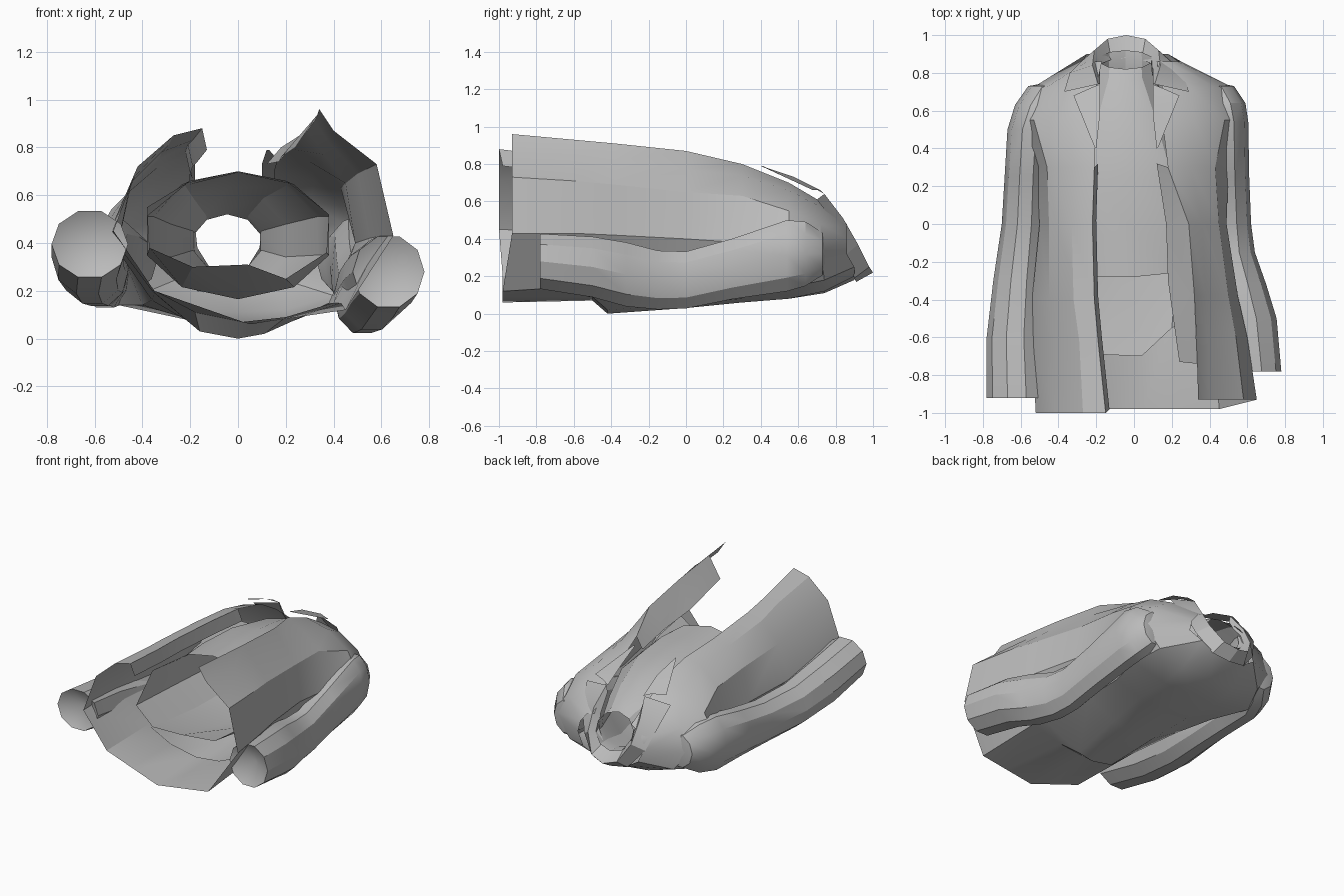
import bpy, bmesh, math

cube = bpy.data.objects.get("Cube")
if cube:
    bpy.data.objects.remove(cube, do_unlink=True)

cloth = bpy.data.materials.new("grey cloth")
cloth.use_nodes = True
COLOUR = (0.5, 0.5, 0.5, 1)
cloth.diffuse_color = COLOUR
cloth.node_tree.nodes["Principled BSDF"].inputs["Base Color"].default_value = COLOUR


def loft(name, rows, closed=False, cap_start=None, cap_end=None):
    """Skin rows of 3D points; caps are fans around the given centre point."""
    bm = bmesh.new()
    grid = [[bm.verts.new(p) for p in row] for row in rows]
    n = len(rows[0])
    spans = n if closed else n - 1
    for a, b in zip(grid, grid[1:]):
        for i in range(spans):
            j = (i + 1) % n
            bm.faces.new((a[i], a[j], b[j], b[i]))
    for row, centre in ((grid[0], cap_start), (grid[-1], cap_end)):
        if centre:
            c = bm.verts.new(centre)
            for i in range(n):
                bm.faces.new((row[i], row[(i + 1) % n], c))
    bmesh.ops.recalc_face_normals(bm, faces=bm.faces)
    mesh = bpy.data.meshes.new(name)
    bm.to_mesh(mesh)
    bm.free()
    mesh.materials.append(cloth)
    obj = bpy.data.objects.new(name, mesh)
    bpy.context.collection.objects.link(obj)
    bpy.ops.object.select_all(action='DESELECT')
    obj.select_set(True)
    bpy.context.view_layer.objects.active = obj
    bpy.ops.object.shade_smooth_by_angle(angle=math.radians(28))
    return obj


def ring(cx, y, cz, rx, rz, tilt=0.0, n=10, turn=0.0):
    """Ellipse across the y axis; tilt shifts its upper side along y."""
    pts = []
    for i in range(n):
        a = 2 * math.pi * i / n + turn
        pts.append((cx + rx * math.cos(a), y + tilt * math.sin(a), cz + rz * math.sin(a)))
    return pts


# Jacket shell: each row is y followed by (x, z) pairs, from hem to neck
right_panel = [
    (-1.0, (-.15, .88), (-.27, .85), (-.42, .72), (-.52, .45)),
    (-.62, (-.19, .83), (-.29, .81), (-.43, .68), (-.54, .44)),
    (-.40, (-.21, .81), (-.32, .78), (-.45, .65), (-.54, .42)),
    (0.0, (-.22, .78), (-.33, .75), (-.45, .63), (-.50, .40)),
    (.30, (-.21, .76), (-.32, .73), (-.46, .61), (-.52, .38)),
    (.55, (-.20, .70), (-.34, .66), (-.53, .54), (-.64, .35)),
    (.72, (-.20, .60), (-.32, .57), (-.47, .48), (-.54, .33)),
    (.86, (-.17, .48), (-.20, .46), (-.25, .40), (-.27, .32))]
back_panel = [
    (-.98, (-.35, .20), (-.15, .13), (.05, .06), (.25, .09), (.45, .12)),
    (-.50, (-.36, .20), (-.18, .11), (.02, .07), (.20, .09), (.43, .15)),
    (-.42, (-.35, .19), (-.16, .03), (.00, .00), (.11, .02), (.40, .15)),
    (0.0, (-.36, .16), (-.17, .05), (.00, .03), (.17, .05), (.38, .15)),
    (.30, (-.40, .14), (-.20, .08), (.00, .06), (.20, .08), (.40, .14)),
    (.55, (-.50, .14), (-.22, .08), (.00, .08), (.20, .08), (.46, .14)),
    (.74, (-.42, .18), (-.22, .12), (-.02, .11), (.20, .12), (.40, .18)),
    (.90, (-.25, .25), (-.17, .20), (-.05, .18), (.08, .20), (.18, .25))]
left_panel = [
    (-.93, (.65, .43), (.58, .73), (.40, .87), (.34, .96)),
    (-.60, (.60, .43), (.54, .71), (.39, .85), (.33, .93)),
    (-.38, (.55, .42), (.50, .69), (.38, .82), (.32, .91)),
    (0.0, (.49, .40), (.45, .65), (.36, .77), (.29, .87)),
    (.30, (.50, .38), (.43, .63), (.30, .74), (.18, .80)),
    (.55, (.59, .35), (.48, .55), (.32, .66), (.15, .70)),
    (.72, (.53, .33), (.44, .48), (.30, .57), (.15, .60)),
    (.86, (.25, .32), (.23, .40), (.18, .46), (.12, .48))]
shell = []
for rows in zip(right_panel, back_panel, left_panel):
    shell.append([(x, row[0], z) for row in rows for x, z in row[1:]])
loft("jacket_body", shell)

# Facings folded inward along the front edges
left_edge = [(.335, -.74, .94)] + [row[-1] for row in shell[2:5]]
left_inner = [(.24, -.73, .80), (.18, -.30, .76), (.17, 0, .74), (.12, .32, .73)]
loft("left_facing", [left_edge, left_inner])
right_edge = [row[0] for row in shell[:5]]
right_inner = [(x + .02, y + .02, z - .09) for x, y, z in right_edge]
loft("right_facing", [right_edge, right_inner])

# Sleeves: rings (x, y, z, half width, half height) from shoulder to cuff
sleeves = {
    "left_sleeve": [
        (.43, .73, .32, .10, .12), (.475, .64, .32, .115, .18), (.495, .54, .31, .11, .20),
        (.50, .25, .24, .11, .17), (.51, .00, .18, .11, .16), (.52, -.15, .18, .12, .165),
        (.56, -.32, .21, .14, .18), (.60, -.50, .25, .155, .17), (.63, -.78, .28, .15, .155)],
    "right_sleeve": [
        (-.45, .73, .32, .11, .12), (-.51, .63, .32, .12, .18), (-.555, .50, .32, .115, .20),
        (-.57, .25, .30, .115, .17), (-.58, .00, .28, .12, .15), (-.61, -.30, .29, .135, .15),
        (-.63, -.60, .34, .15, .16), (-.62, -.92, .395, .16, .145)]}
for name, path in sleeves.items():
    first, last = path[0], path[-1]
    loft(name, [ring(*p) for p in path], True,
         cap_start=(first[0], first[1] + .02, first[2]),
         cap_end=(last[0], last[1] + .08, last[2]))

# Shirt: tapered tube with an uneven hem, short in front and long behind
shirt_hem = [
    (.38, -.42, .52), (.20, -.26, .66), (0, -.28, .70), (-.20, -.28, .66), (-.38, -.42, .55),
    (-.37, -.62, .38), (-.19, -.69, .30), (.04, -.70, .31), (.20, -.55, .25), (.37, -.48, .36)]
shirt = [
    (.00, -.10, .43, .40, .265, .05), (-.01, .25, .43, .36, .26, 0),
    (-.04, .58, .41, .25, .22, 0), (-.045, .80, .41, .15, .13, -.03),
    (-.045, .87, .40, .145, .12, -.05)]
loft("shirt", [shirt_hem] + [ring(*p, turn=math.pi / 10) for p in shirt], True)

# Collar and lapels: offsets from the neck centre line, y, z
NECK_X = -.04


def place(points, side):
    return [(NECK_X + side * x, y, z) for x, y, z in points]


def both_sides(points):
    return place(points[:0:-1], -1) + place(points, 1)


stand = [(0, .88, .28), (.08, .87, .30), (.13, .85, .38), (.14, .82, .47), (.14, .74, .59)]
fold = [(0, 1.0, .22), (.10, .98, .25), (.17, .92, .37), (.18, .84, .51), (.15, .74, .64)]
fall = [(0, .91, .17), (.13, .90, .19), (.24, .86, .32), (.30, .80, .48), (.33, .70, .61)]
loft("collar", [both_sides(stand), both_sides(fold), both_sides(fall)])

lapel_inner = [(.16, .40, .79), (.14, .58, .73), (.14, .74, .64)]
lapel_outer = [(.17, .41, .79), (.28, .68, .66), (.19, .72, .66)]
for name, side in (("left_lapel", 1), ("right_lapel", -1)):
    loft(name, [place(lapel_inner, side), place(lapel_outer, side)])
